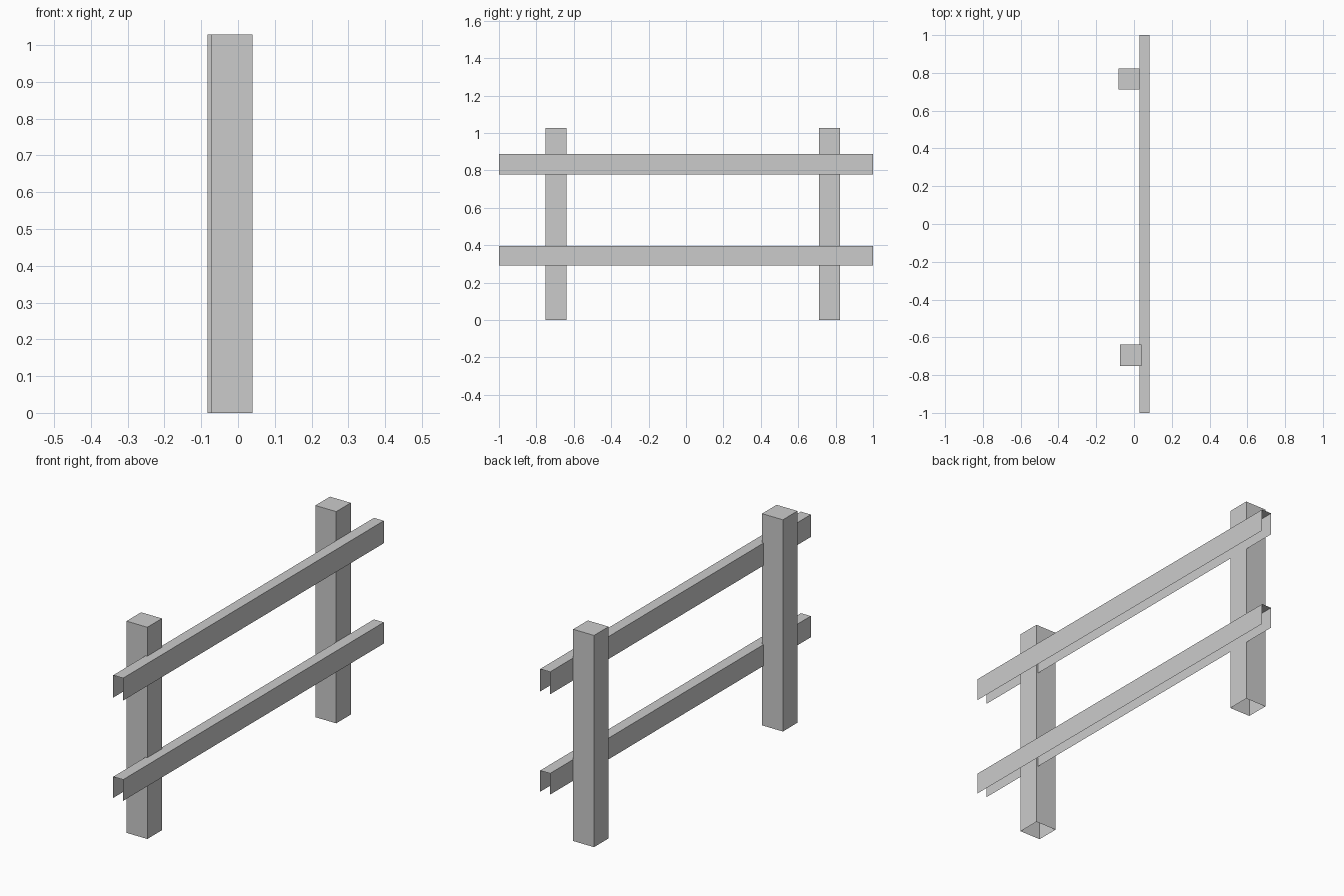
import bpy
import bmesh
from mathutils import Matrix, Vector

if "Cube" in bpy.data.objects:
    bpy.data.objects.remove(bpy.data.objects["Cube"])


def open_box(name, lo, hi, open_sides):
    """Box between two corners, leaving out faces whose normal is listed."""
    lo, hi = Vector(lo), Vector(hi)
    bm = bmesh.new()
    bmesh.ops.create_cube(
        bm, size=1,
        matrix=Matrix.Translation((lo + hi) / 2) @ Matrix.Diagonal((*(hi - lo), 1)))
    bm.normal_update()
    drop = [f for f in bm.faces
            if any(f.normal.dot(Vector(n)) > 0.9 for n in open_sides)]
    bmesh.ops.delete(bm, geom=drop, context='FACES')
    mesh = bpy.data.meshes.new(name)
    bm.to_mesh(mesh)
    bm.free()
    obj = bpy.data.objects.new(name, mesh)
    bpy.context.collection.objects.link(obj)
    return obj


DOWN, FRONT, BACK = (0, 0, -1), (0, -1, 0), (0, 1, 0)

# Square posts, open underneath, slightly offset from each other
for name, x, y in (("front_post", -0.073, -0.751), ("back_post", -0.083, 0.712)):
    open_box(name, (x, y, 0), (x + 0.112, y + 0.112, 1.028), [DOWN])

# Rails on the right side of the posts, open at the ends and underneath
for name, z0, z1 in (("lower_rail", 0.292, 0.395), ("upper_rail", 0.779, 0.888)):
    open_box(name, (0.03, -1, z0), (0.083, 1, z1), [DOWN, FRONT, BACK])
